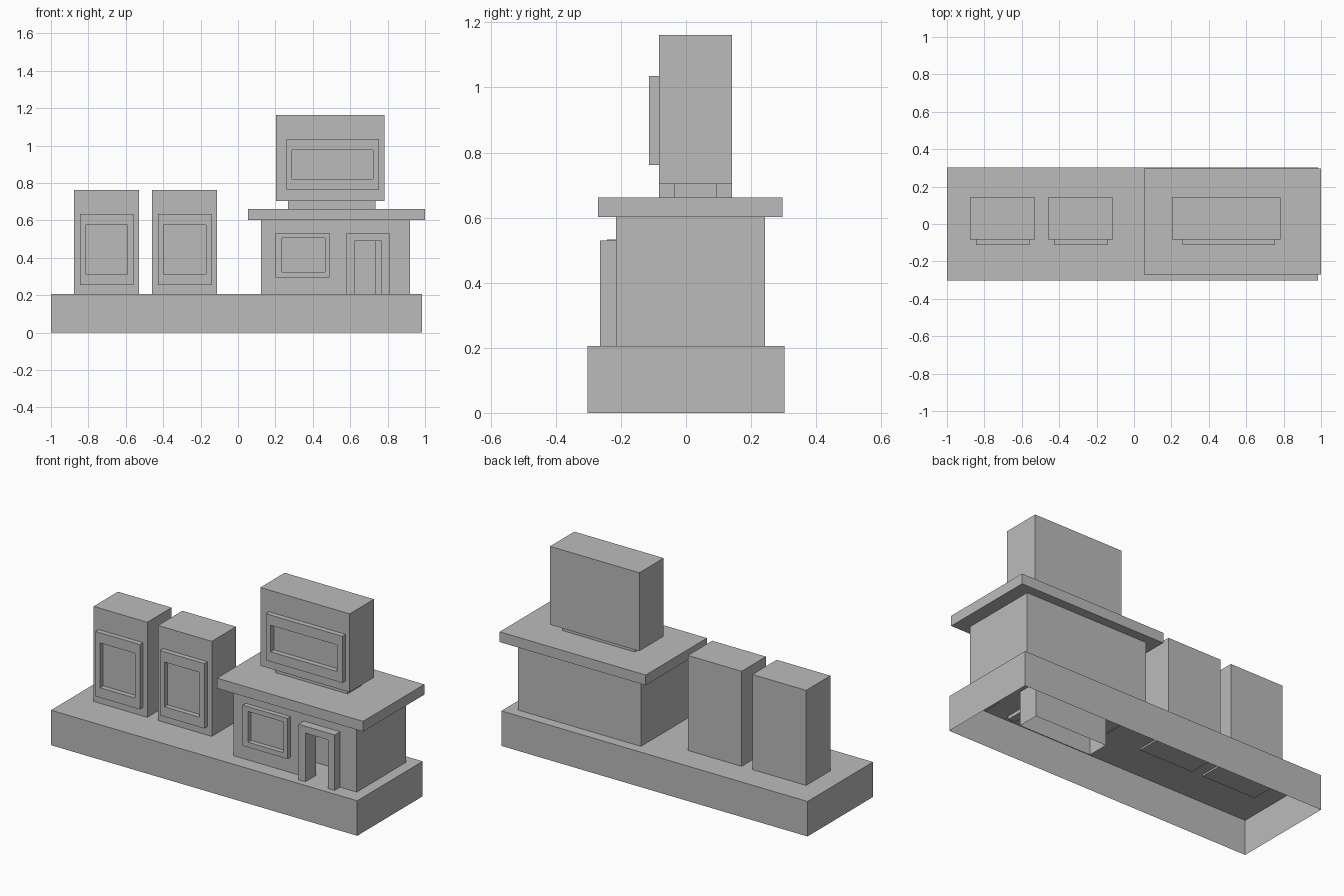
import bpy
import bmesh

cube = bpy.data.objects.get("Cube")
if cube:
    bpy.data.objects.remove(cube, do_unlink=True)

grey = bpy.data.materials.new("plain grey")
grey.use_nodes = True
COLOUR = (0.5, 0.5, 0.5, 1)
grey.diffuse_color = COLOUR
grey.node_tree.nodes["Principled BSDF"].inputs["Base Color"].default_value = COLOUR


def finish(name, bm):
    bmesh.ops.recalc_face_normals(bm, faces=bm.faces)
    mesh = bpy.data.meshes.new(name)
    bm.to_mesh(mesh)
    bm.free()
    mesh.materials.append(grey)
    obj = bpy.data.objects.new(name, mesh)
    bpy.context.collection.objects.link(obj)
    return obj


def box(name, xs, ys, zs, open_bottom=False):
    bm = bmesh.new()
    bmesh.ops.create_cube(bm, size=1)
    for v in bm.verts:
        v.co = [r[0] if c < 0 else r[1] for c, r in zip(v.co, (xs, ys, zs))]
    bm.normal_update()
    if open_bottom:
        low = [f for f in bm.faces if f.normal.z < -0.9]
        bmesh.ops.delete(bm, geom=low, context="FACES_ONLY")
    return finish(name, bm)


def rect(xs, zs):
    return [(xs[0], zs[0]), (xs[1], zs[0]), (xs[1], zs[1]), (xs[0], zs[1])]


def frame(name, xs, zs, inner_xs, inner_zs, ys):
    """Rectangular picture-frame ring standing on a wall."""
    bm = bmesh.new()
    loops = [[bm.verts.new((x, y, z)) for x, z in rect(*r)]
             for r, y in (((xs, zs), ys[0]), ((inner_xs, inner_zs), ys[0]),
                          ((inner_xs, inner_zs), ys[1]), ((xs, zs), ys[1]))]
    for k in range(4):
        a, b = loops[k], loops[(k + 1) % 4]
        for i in range(4):
            j = (i + 1) % 4
            bm.faces.new((a[i], a[j], b[j], b[i]))
    return finish(name, bm)


def arch(xs, door_xs, bottom, door_top, top):
    """Upright outline with a doorway notched from below."""
    return [(xs[0], bottom), (xs[0], top), (xs[1], top), (xs[1], bottom),
            (door_xs[1], bottom), (door_xs[1], door_top),
            (door_xs[0], door_top), (door_xs[0], bottom)]


# Hollow plinth
box("plinth", (-1, 0.985), (-0.303, 0.303), (0, 0.205), True)

# Two matching cabinets with framed panels
for side, x in (("right", -0.878), ("left", -0.46)):
    box(side + "_cabinet", (x, x + 0.348), (-0.083, 0.142), (0.195, 0.762))
    frame(side + "_cabinet_frame", (x + 0.032, x + 0.32), (0.255, 0.635),
          (x + 0.062, x + 0.288), (0.313, 0.575), (-0.112, -0.08))

# Shop walls: notched front, plain sides and back
DOOR, DOOR_TOP = (0.622, 0.768), 0.49
bm = bmesh.new()
front = [bm.verts.new((x, -0.215, z))
         for x, z in arch((0.122, 0.92), DOOR, 0.2, DOOR_TOP, 0.602)]
back = [bm.verts.new((x, 0.243, z)) for x, z in
        [(0.122, 0.2), (0.122, 0.602), (0.92, 0.602), (0.92, 0.2)]]
bm.faces.new(front)
bm.faces.new(back)
for i in range(3):
    bm.faces.new((front[i], front[i + 1], back[i + 1], back[i]))
finish("shop_walls", bm)

# Deep door surround
bm = bmesh.new()
face = bm.faces.new([bm.verts.new((x, -0.265, z)) for x, z in
                     arch((0.577, 0.812), DOOR, 0.185, DOOR_TOP, 0.53)])
extruded = bmesh.ops.extrude_face_region(bm, geom=[face], use_keep_orig=True)
for v in extruded["geom"]:
    if isinstance(v, bmesh.types.BMVert):
        v.co.y = -0.165
finish("door_surround", bm)

frame("shop_window_frame", (0.2, 0.49), (0.295, 0.533),
      (0.235, 0.465), (0.325, 0.505), (-0.243, -0.21))
box("shop_roof", (0.053, 1.0), (-0.27, 0.297), (0.602, 0.662))

# Rooftop sign, with its post running down through the shop
box("sign_post", (0.267, 0.735), (-0.035, 0.093), (0.005, 0.72), True)
box("sign_box", (0.203, 0.782), (-0.083, 0.142), (0.703, 1.162))
frame("sign_frame", (0.26, 0.755), (0.762, 1.035),
      (0.29, 0.722), (0.82, 0.975), (-0.113, -0.08))
